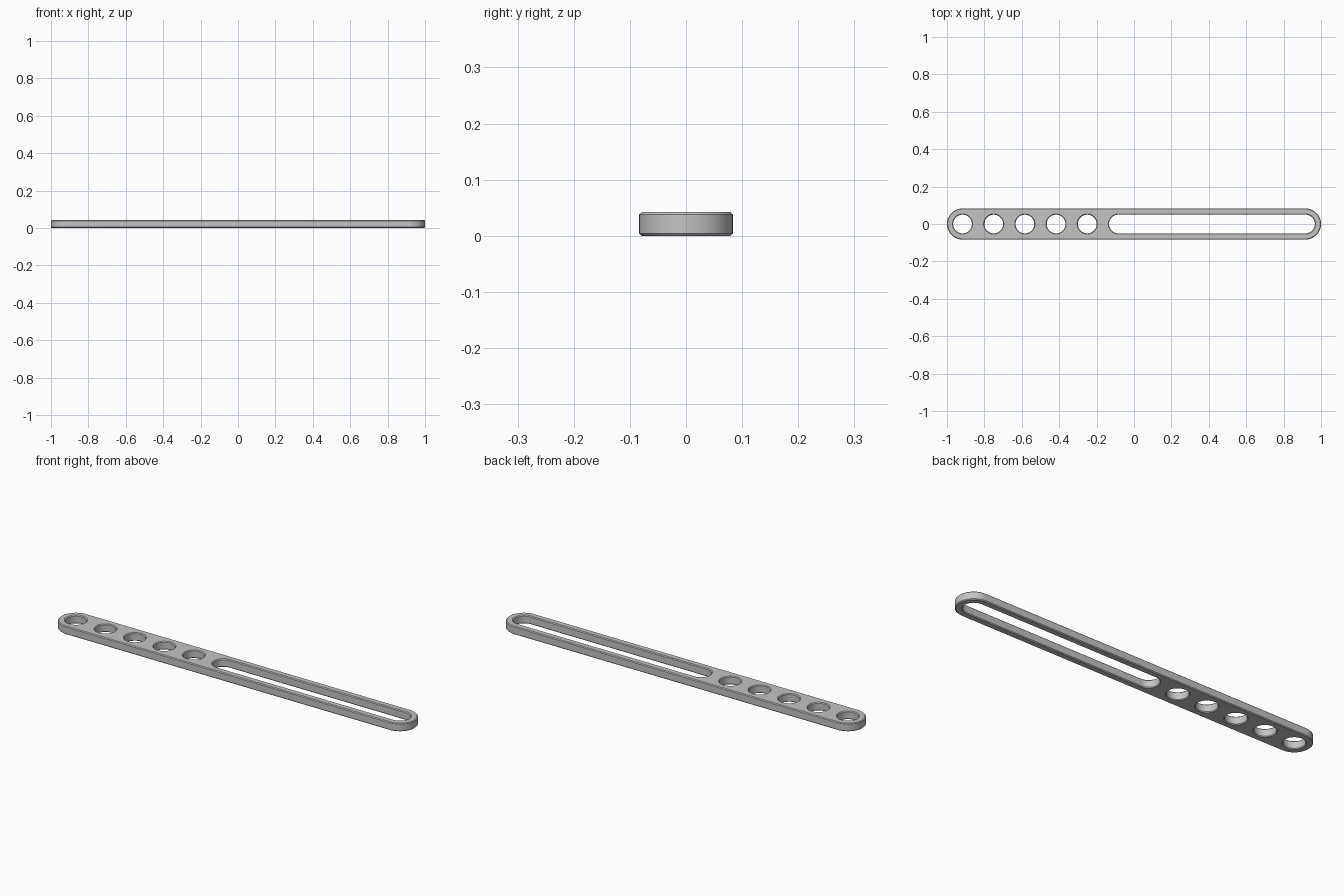
import bpy
import bmesh
from math import pi, sin, cos, radians

cube = bpy.data.objects.get("Cube")
if cube:
    bpy.data.objects.remove(cube, do_unlink=True)

HEIGHT = 0.042
CHAMFER = 0.004
PITCH = 1 / 6          # spacing of the holes
END = 1 - PITCH / 2    # centre of each rounded end
HOLE_R = 0.05
STEPS = 32             # segments per half circle


def outline(x0, x1, r):
    """Points of a rounded slot from centre x0 to centre x1 (a circle if equal)."""
    pts = []
    for cx, start in ((x1, -pi / 2), (x0, pi / 2)):
        for i in range(STEPS + 1):
            if x0 == x1 and i == STEPS:
                continue
            a = start + pi * i / STEPS
            pts.append((cx + r * cos(a), r * sin(a)))
    return pts


def add_wall(bm, x0, x1, r, side):
    """Chamfered wall; side is 1 for the rim and -1 for an opening. Returns end edges."""
    levels = ((0, CHAMFER), (CHAMFER, 0), (HEIGHT - CHAMFER, 0), (HEIGHT, CHAMFER))
    rings = [[bm.verts.new((x, y, z)) for x, y in outline(x0, x1, r - side * inset)]
             for z, inset in levels]
    n = len(rings[0])
    for low, high in zip(rings, rings[1:]):
        for i in range(n):
            j = (i + 1) % n
            bm.faces.new((low[i], low[j], high[j], high[i]))
    return [[bm.edges.get((ring[i], ring[(i + 1) % n])) for i in range(n)]
            for ring in (rings[0], rings[-1])]


bm = bmesh.new()

# Outer rim, long slot and row of round holes
walls = [add_wall(bm, -END, END, PITCH / 2, 1),
         add_wall(bm, -PITCH / 2, END, HOLE_R, -1)]
for k in range(5):
    x = -END + k * PITCH
    walls.append(add_wall(bm, x, x, HOLE_R, -1))

# Flat bottom and top around the openings
for cap in range(2):
    edges = [e for wall in walls for e in wall[cap]]
    bmesh.ops.triangle_fill(bm, edges=edges, use_beauty=True,
                            normal=(0, 0, 1 if cap else -1))
bmesh.ops.recalc_face_normals(bm, faces=bm.faces[:])

mesh = bpy.data.meshes.new("slotted_bar")
bm.to_mesh(mesh)
bm.free()
bar = bpy.data.objects.new("slotted_bar", mesh)
bpy.context.collection.objects.link(bar)

# Plain grey finish
grey = bpy.data.materials.new("plain_grey")
grey.use_nodes = True
colour = (0.55, 0.55, 0.55, 1)
grey.diffuse_color = colour
grey.node_tree.nodes["Principled BSDF"].inputs["Base Color"].default_value = colour
mesh.materials.append(grey)

# Smooth round walls, crisp chamfers
bpy.ops.object.select_all(action="DESELECT")
bar.select_set(True)
bpy.context.view_layer.objects.active = bar
bpy.ops.object.shade_smooth_by_angle(angle=radians(30))
